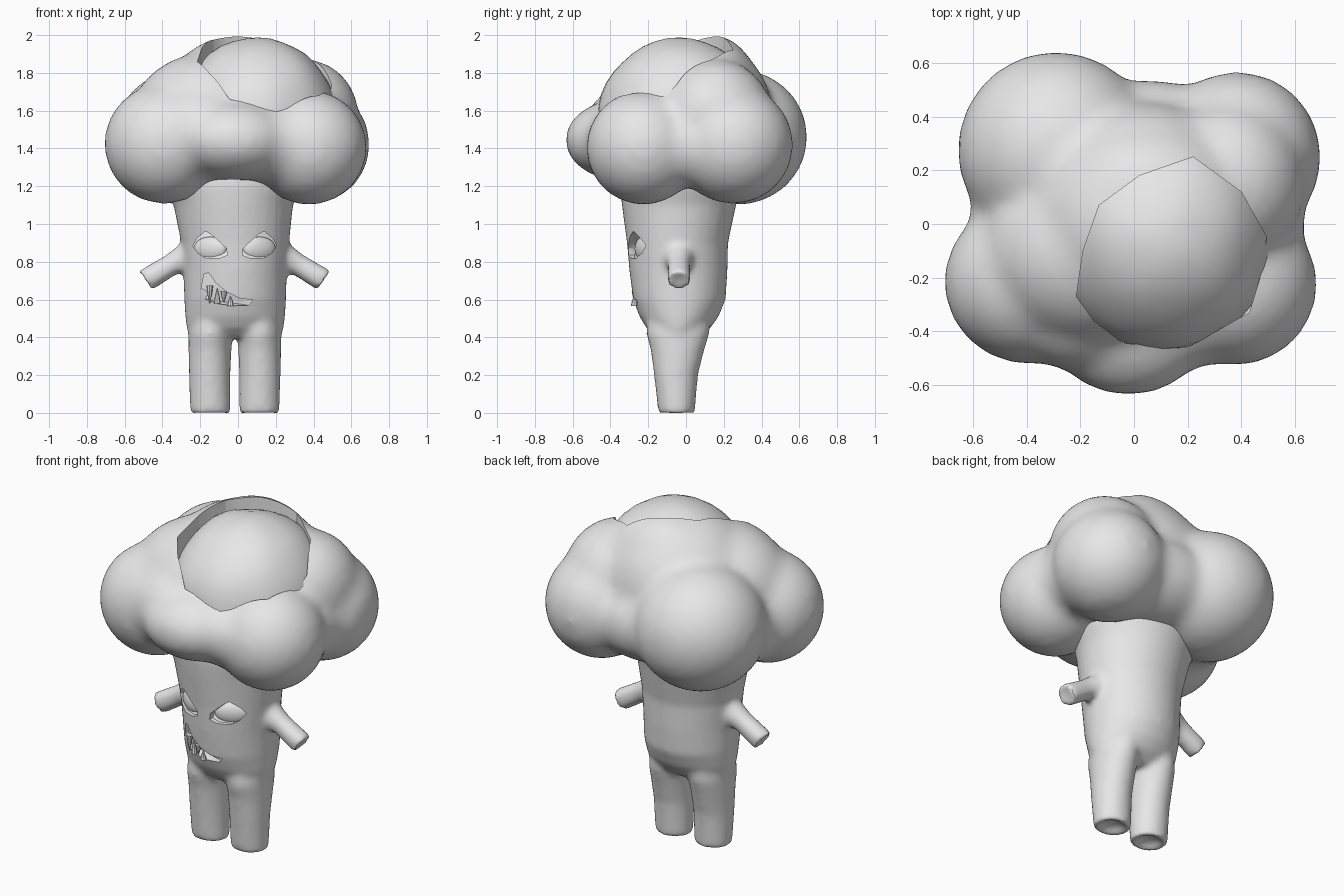
import bpy, bmesh, math
from mathutils import Vector, Matrix, noise

if "Cube" in bpy.data.objects:
    bpy.data.objects.remove(bpy.data.objects["Cube"])

MID = -0.017                       # symmetry line of the body
grey = bpy.data.materials.new("plain_grey")
grey.diffuse_color = (0.8, 0.8, 0.8, 1)
grey.use_nodes = True
grey.node_tree.nodes["Principled BSDF"].inputs["Base Color"].default_value = grey.diffuse_color


def make(name, bm):
    bmesh.ops.recalc_face_normals(bm, faces=bm.faces[:])
    me = bpy.data.meshes.new(name)
    bm.to_mesh(me)
    bm.free()
    me.materials.append(grey)
    ob = bpy.data.objects.new(name, me)
    bpy.context.collection.objects.link(ob)
    return ob


def apply(ob, kind, **props):
    m = ob.modifiers.new(kind, kind)
    for k, v in props.items():
        setattr(m, k, v)
    bpy.context.view_layer.objects.active = ob
    bpy.ops.object.modifier_apply(modifier=m.name)


def fuse(ob, voxel, rounds):
    apply(ob, 'REMESH', mode='VOXEL', voxel_size=voxel)
    apply(ob, 'SMOOTH', factor=0.5, iterations=rounds)


def cut(ob, cutter):
    apply(ob, 'BOOLEAN', operation='DIFFERENCE', object=cutter, solver='EXACT')
    bpy.data.objects.remove(cutter)


def smooth(ob, angle=40):
    bpy.ops.object.select_all(action='DESELECT')
    ob.select_set(True)
    bpy.context.view_layer.objects.active = ob
    bpy.ops.object.shade_smooth_by_angle(angle=math.radians(angle))


def ball(bm, c, r, seg=32, turn=0):
    mat = (Matrix.Translation(c) @ Matrix.Rotation(math.radians(turn), 4, 'Z')
           @ Matrix.Diagonal((*r, 1)))
    return bmesh.ops.create_uvsphere(bm, u_segments=seg, v_segments=seg // 2,
                                     radius=1, matrix=mat)['verts']


def loft(bm, rings, n=24):
    """Closed tube through rings of (centre, u, v)."""
    loops = []
    for c, u, v in rings:
        loops.append([bm.verts.new(Vector(c) + Vector(u) * math.cos(t) + Vector(v) * math.sin(t))
                      for t in (2 * math.pi * i / n for i in range(n))])
    for a, b in zip(loops, loops[1:]):
        for i in range(n):
            j = (i + 1) % n
            bm.faces.new((a[i], a[j], b[j], b[i]))
    bm.faces.new(loops[0])
    bm.faces.new(loops[-1])


def flat_ring(z, cx, cy, rx, ry):
    return ((cx, cy, z), (rx, 0, 0), (0, ry, 0))


def prism(name, near, far):
    """Solid between two matching outlines."""
    bm = bmesh.new()
    a = [bm.verts.new(p) for p in near]
    b = [bm.verts.new(p) for p in far]
    bm.faces.new(a)
    bm.faces.new(b)
    for i in range(len(a)):
        j = (i + 1) % len(a)
        bm.faces.new((a[i], a[j], b[j], b[i]))
    bmesh.ops.triangulate(bm, faces=bm.faces[:])
    return make(name, bm)


def front_y(x, ry=0.262):
    return -0.042 - ry * math.sqrt(max(0.05, 1 - ((x - MID) / 0.285) ** 2))


# Body: trunk, two legs and two arms fused together
bm = bmesh.new()
loft(bm, [flat_ring(*r) for r in (
    (.40, -.015, -.043, .245, .11), (.45, -.015, -.04, .257, .17), (.51, -.015, -.037, .265, .21),
    (.6, -.015, -.035, .27, .245), (.75, -.015, -.04, .273, .26), (.9, -.015, -.045, .286, .268),
    (1.1, -.025, -.037, .317, .303), (1.2, -.03, -.03, .355, .32), (1.4, -.03, -.03, .36, .3))], 32)
for s in (-1, 1):
    loft(bm, [flat_ring(z, MID + s * d, cy, rx, ry) for z, d, cy, rx, ry in (
        (.03, .13, -.05, .045, .04), (-.008, .13, -.05, .09, .083), (0, .13, -.05, .107, .097),
        (.2, .133, -.053, .11, .117), (.33, .132, -.045, .114, .142), (.42, .13, -.043, .116, .168),
        (.52, .115, -.037, .115, .17))])
    arm = ((.15, .84, .112), (.235, .826, .09), (.285, .806, .073), (.34, .782, .06),
           (.478, .698, .064), (.466, .705, .03))
    loft(bm, [((MID + s * d, -.037, z), (0, r, 0), (s * r * .55, 0, r * .83)) for d, z, r in arm], 20)
body = make("body", bm)
fuse(body, 0.015, 13)

# Eye sockets, deeper under the brow
eye = ((.222, .885), (.20, .925), (.155, .962), (.125, .945), (.045, .872), (.04, .835),
       (.08, .82), (.15, .818), (.195, .845))
for s in (-1, 1):
    pts = [(MID + s * x, z) for x, z in eye]
    cut(body, prism("eye_cutter", [(x, -.6, z) for x, z in pts],
                    [(x, front_y(x) + .02 + .4 * (z - .815), z) for x, z in pts]))

# Crooked grin
mouth = ((-.195, .66), (-.18, .735), (-.155, .742), (-.12, .69), (-.06, .64), (.01, .606),
         (.08, .597), (.055, .57), (-.02, .567), (-.10, .577), (-.175, .603), (-.15, .64))
cut(body, prism("mouth_cutter", [(x, -.6, z) for x, z in mouth],
                [(x, front_y(x, .245) + .04, z) for x, z in mouth]))
smooth(body)

# Eyeballs sunk in the sockets, turned to follow the trunk
for s, side in ((-1, "left"), (1, "right")):
    bm = bmesh.new()
    x = MID + s * .13
    ball(bm, (x, front_y(x) + .055, .868), (.095, .035, .065), 24, s * 26)
    smooth(make(side + "_eyeball", bm))

# Pointed teeth: base centre x, base z, tip z
bm = bmesh.new()
for x, base, tip in ((-.15, .675, .58), (-.11, .58, .66), (-.075, .645, .585), (-.04, .567, .62)):
    y = front_y(x, .245) + .012
    prof = ((base, .018), ((base + tip) / 2, .012), (tip, .002))
    loft(bm, [flat_ring(z, x, y, r, r) for z, r in prof], 8)
smooth(make("teeth", bm))

# Crown: florets fused into one shell
florets = (
    ((-.29, .275, 1.46), (.37, .37, .36)),       # back left
    ((.385, .25, 1.42), (.315, .32, .315)),      # back right
    ((.345, .15, 1.575), (.295, .31, .30)),      # back right, upper
    ((.375, -.225, 1.405), (.31, .305, .305)),   # front right
    ((-.39, -.215, 1.425), (.32, .31, .32)),     # front left
    ((-.02, -.345, 1.445), (.32, .297, .215)),   # front
    ((-.2, -.28, 1.48), (.30, .27, .26)),        # front left bridge
    ((.18, -.3, 1.43), (.28, .245, .22)),        # front right bridge
    ((-.15, -.1, 1.56), (.42, .36, .35)),        # upper left
    ((.03, .02, 1.58), (.46, .44, .43)),         # top
    ((.05, .13, 1.66), (.38, .27, .345)),        # raised rear rim
    ((.05, .24, 1.42), (.40, .30, .25)),         # rear bridge
    ((.4, .02, 1.42), (.24, .25, .23)),          # right bridge
    ((-.38, .03, 1.42), (.23, .25, .25)),        # left bridge
)
bm = bmesh.new()
for c, r in florets:
    ball(bm, c, r)
crown = make("crown", bm)
fuse(crown, 0.027, 18)

# Ragged opening on top
hole = ((-.215, -.27), (-.19, -.1), (-.13, .07), (.02, .18), (.22, .25), (.4, .12), (.495, -.05),
        (.47, -.2), (.43, -.33), (.2, -.46), (-.04, -.445), (-.15, -.36))
cut(crown, prism("opening_cutter", [(x, y, 1.57) for x, y in hole],
                 [(x, y, 2.3) for x, y in hole]))
smooth(crown)

# Lumpy inner dome filling the opening, with a shallow underside
bm = bmesh.new()
centre = Vector((.105, -.03, 1.555))
for v in ball(bm, centre, (.42, .44, .43), 40):
    d = v.co - centre
    if d.z < 0:
        d = Vector((d.x * .9, d.y * .9, d.z * .4))
    v.co = centre + d * (1 + .025 * noise.noise(v.co * 5))
smooth(make("inner_dome", bm))
